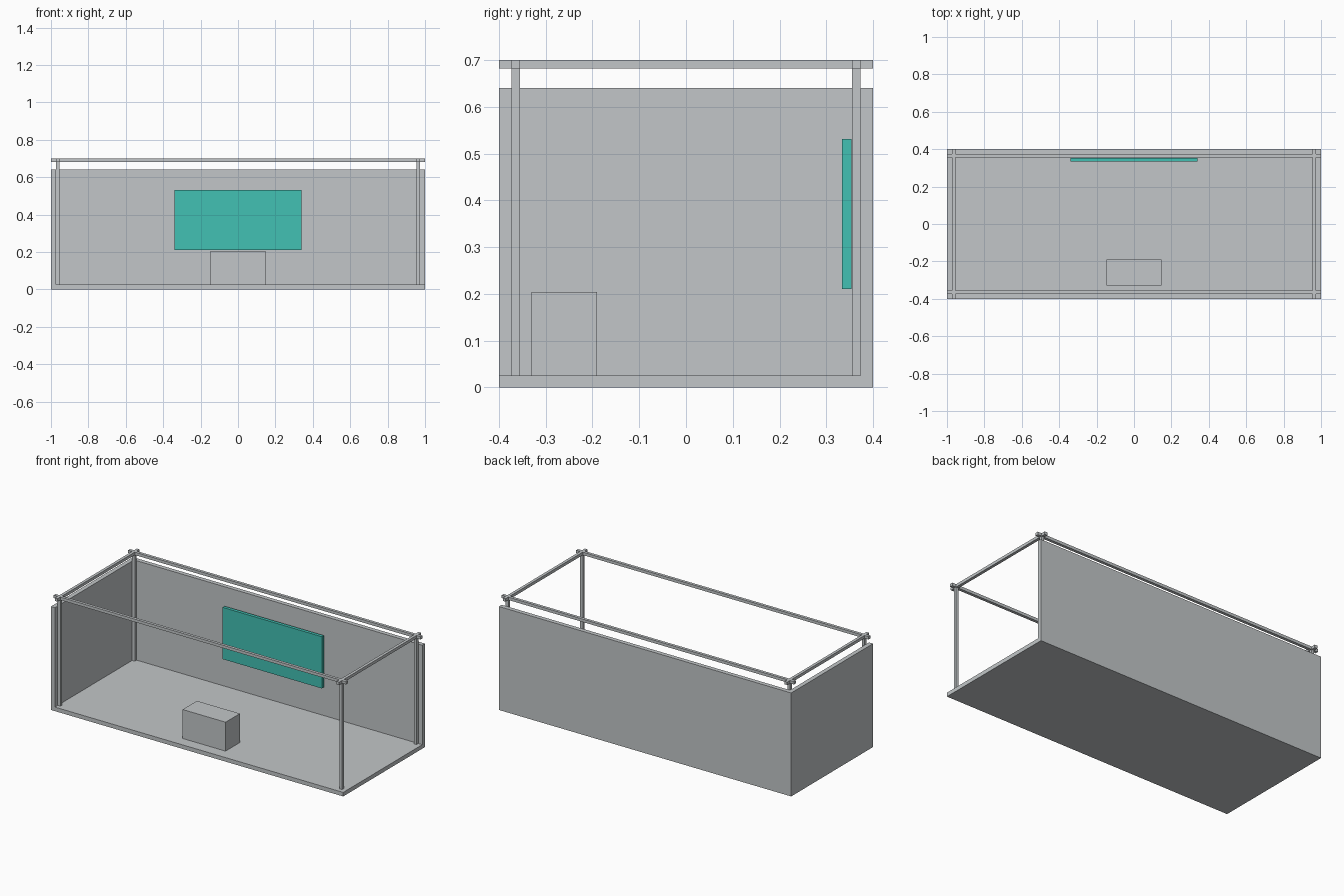
import bpy
import bmesh
from mathutils import Vector

cube = bpy.data.objects.get("Cube")
if cube:
    bpy.data.objects.remove(cube, do_unlink=True)


def make_material(name, rgb):
    mat = bpy.data.materials.new(name)
    mat.use_nodes = True
    color = (*rgb, 1.0)
    mat.diffuse_color = color
    mat.node_tree.nodes["Principled BSDF"].inputs["Base Color"].default_value = color
    return mat


GREY = make_material("light grey", (0.54, 0.565, 0.578))
TEAL = make_material("teal", (0.054, 0.533, 0.456))


def box(name, low, high, mat=GREY):
    """Box between two opposite corners."""
    low, high = Vector(low), Vector(high)
    bm = bmesh.new()
    bmesh.ops.create_cube(bm, size=1)
    bmesh.ops.scale(bm, vec=high - low, verts=bm.verts)
    mesh = bpy.data.meshes.new(name)
    bm.to_mesh(mesh)
    bm.free()
    mesh.materials.append(mat)
    obj = bpy.data.objects.new(name, mesh)
    obj.location = (low + high) / 2
    bpy.context.collection.objects.link(obj)
    return obj


X, Y = 1.0, 0.4              # half footprint
SLAB = 0.025                 # floor and wall thickness
WALL_TOP, TOP = 0.64, 0.70
BAR = 0.018                  # frame bar thickness
INSET = 0.027                # frame bars sit just inside the walls
BAR_Z = TOP - BAR

# Floor and the two walls
box("floor", (-X, -Y, 0), (X, Y, SLAB))
box("back_wall", (-X, Y - INSET, SLAB), (X, Y, WALL_TOP))
box("side_wall", (-X, -Y, SLAB), (-X + INSET, Y - INSET, WALL_TOP))

# Overhead frame: bars run past each other at the corners
cx, cy, h = X - INSET - BAR / 2, Y - INSET - BAR / 2, BAR / 2
for sy, end in ((-1, "front"), (1, "back")):
    y = sy * cy
    box(f"{end}_top_bar", (-X, y - h, BAR_Z), (X, y + h, TOP))
    for sx, side in ((-1, "right"), (1, "left")):
        x = sx * cx
        box(f"{end}_{side}_post", (x - h, y - h, SLAB), (x + h, y + h, BAR_Z))
for sx, side in ((-1, "right"), (1, "left")):
    x = sx * cx
    box(f"{side}_top_bar", (x - h, -Y, BAR_Z), (x + h, Y, TOP))

# Counter and wall screen
box("counter", (-0.148, -0.33, SLAB), (0.146, -0.19, 0.204))
box("wall_screen", (-0.34, 0.334, 0.211), (0.34, 0.354, 0.531), TEAL)
